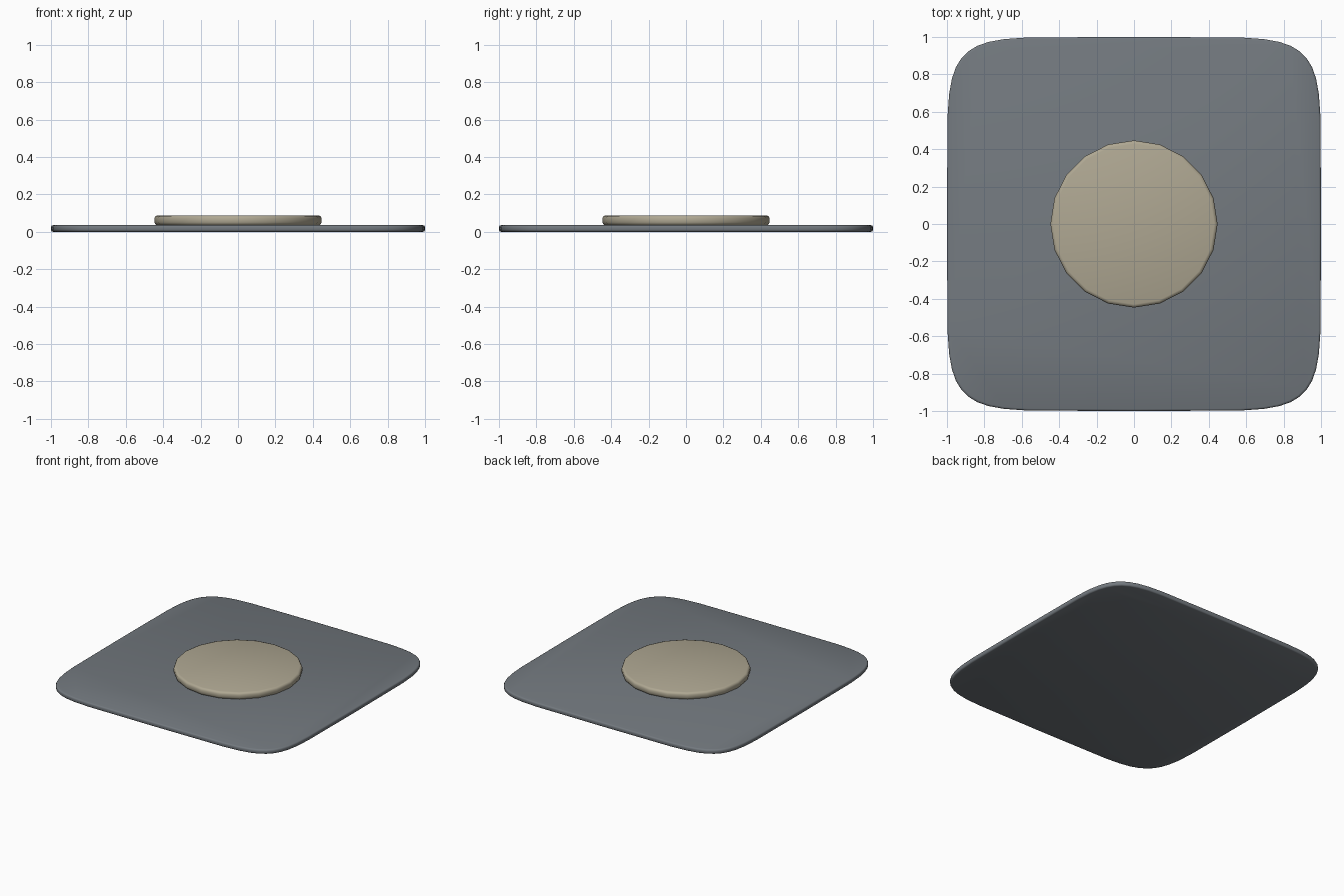
import bpy, bmesh, math

if "Cube" in bpy.data.objects:
    bpy.data.objects.remove(bpy.data.objects["Cube"])

def stacked(name, outline, rings, color):
    """Loft a closed outline through (scale, z) rings and cap both ends."""
    bm = bmesh.new()
    loops = [[bm.verts.new((x * s, y * s, z)) for x, y in outline] for s, z in rings]
    n = len(outline)
    for a, b in zip(loops, loops[1:]):
        for i in range(n):
            j = (i + 1) % n
            bm.faces.new((a[i], a[j], b[j], b[i]))
    bm.faces.new(loops[0][::-1])
    bm.faces.new(loops[-1])
    me = bpy.data.meshes.new(name)
    bm.to_mesh(me)
    bm.free()
    ob = bpy.data.objects.new(name, me)
    bpy.context.collection.objects.link(ob)
    mat = bpy.data.materials.new(name + "_color")
    mat.diffuse_color = color
    mat.use_nodes = True
    mat.node_tree.nodes["Principled BSDF"].inputs["Base Color"].default_value = mat.diffuse_color
    me.materials.append(mat)
    bpy.ops.object.select_all(action='DESELECT')
    ob.select_set(True)
    bpy.context.view_layer.objects.active = ob
    bpy.ops.object.shade_smooth_by_angle(angle=math.radians(50))
    return ob

def superellipse(n, r, power):
    pts = []
    for i in range(n):
        t = 2 * math.pi * i / n
        c, s = math.cos(t), math.sin(t)
        pts.append((r * math.copysign(abs(c) ** (2 / power), c),
                    r * math.copysign(abs(s) ** (2 / power), s)))
    return pts

# Thin rounded-square base slab with softened rim
stacked("base_plate", superellipse(44, 1.0, 7),
        [(0.99, 0.0), (0.997, 0.003), (1.0, 0.01), (1.0, 0.025),
         (0.997, 0.032), (0.99, 0.035)], (0.17, 0.19, 0.21, 1))

# Raised round disc in the middle with rounded edge
stacked("center_disc", superellipse(20, 0.447, 2),
        [(0.955, 0.033), (0.985, 0.038), (1.0, 0.05), (1.0, 0.073),
         (0.987, 0.084), (0.96, 0.088)], (0.43, 0.39, 0.29, 1))
